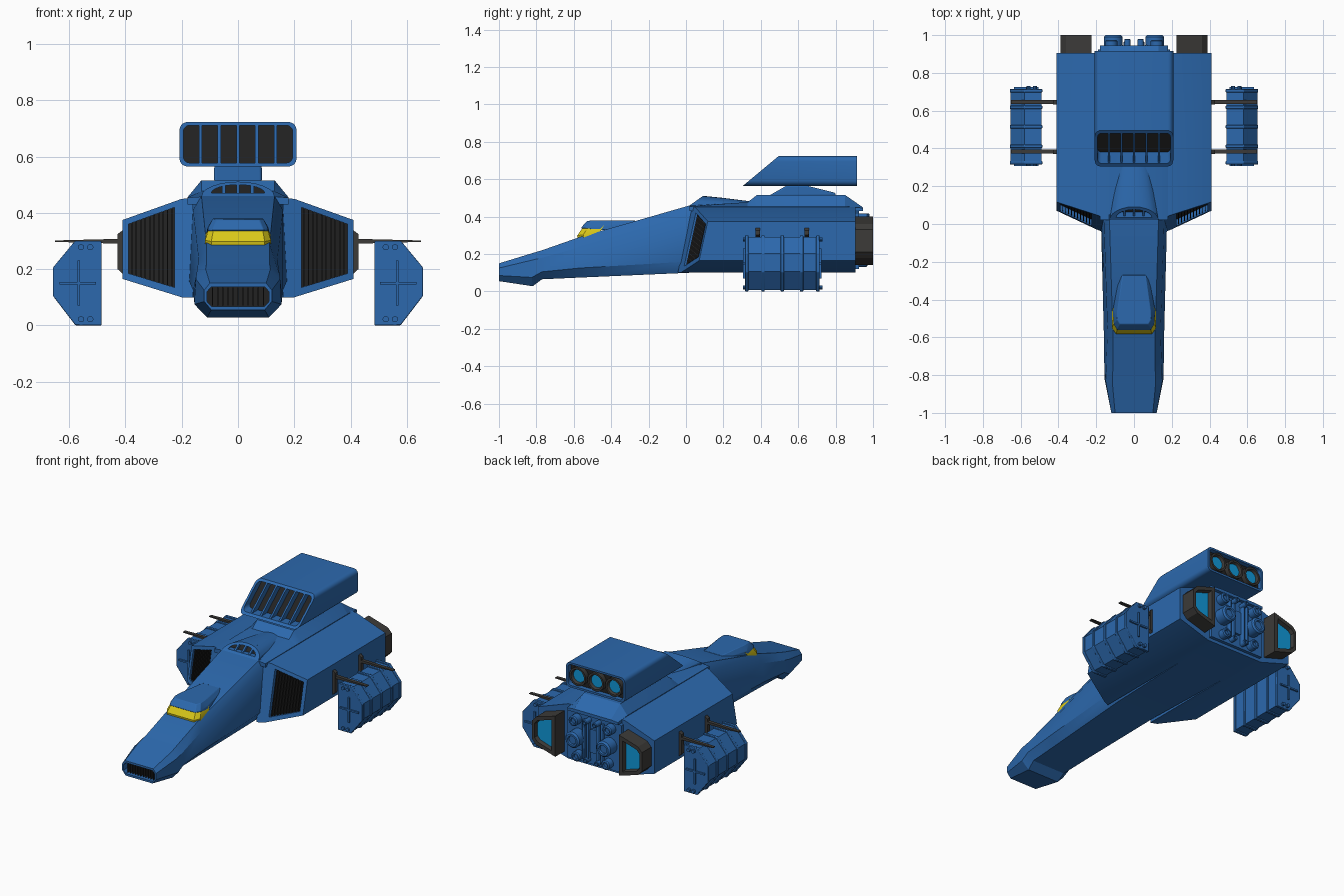
import bpy, bmesh, math
from mathutils import Vector

if "Cube" in bpy.data.objects:
    bpy.data.objects.remove(bpy.data.objects["Cube"])


def material(name, color):
    m = bpy.data.materials.new(name)
    m.diffuse_color = (*color, 1)
    m.use_nodes = True
    m.node_tree.nodes["Principled BSDF"].inputs["Base Color"].default_value = m.diffuse_color
    return m


BLUE = material("hull_blue", (0.025, 0.14, 0.42))
DARK = material("dark_metal", (0.016, 0.016, 0.016))
GREY = material("engine_grey", (0.045, 0.043, 0.04))
YELLOW = material("canopy_yellow", (0.7, 0.58, 0.01))
CYAN = material("engine_glow", (0.005, 0.32, 0.7))


def loft(name, rings, mat=BLUE, cap0=None, cap1=None, mirror=False, bevel=0):
    """Skin a list of equal rings and close both ends."""
    bm = bmesh.new()
    rows = [[bm.verts.new(p) for p in ring] for ring in rings]
    n = len(rows[0])
    for a, b in zip(rows, rows[1:]):
        for i in range(n):
            bm.faces.new((a[i], a[(i + 1) % n], b[(i + 1) % n], b[i]))
    bm.faces.new(rows[0]).material_index = 1
    bm.faces.new(rows[-1]).material_index = 2
    bmesh.ops.recalc_face_normals(bm, faces=bm.faces)
    me = bpy.data.meshes.new(name)
    bm.to_mesh(me)
    bm.free()
    for m in (mat, cap0 or mat, cap1 or mat):
        me.materials.append(m)
    ob = bpy.data.objects.new(name, me)
    bpy.context.collection.objects.link(ob)
    if bevel:
        b = ob.modifiers.new("Bevel", 'BEVEL')
        b.width, b.segments, b.limit_method = bevel, 2, 'ANGLE'
        b.angle_limit = math.radians(25)
    if mirror:
        ob.modifiers.new("Mirror", 'MIRROR')
    return ob


def ring(poly, y):
    """Place an xz polygon at depth y, where y may be a function of x and z."""
    return [(x, y(x, z) if callable(y) else y, z) for x, z in poly]


def prism(name, poly, y0, y1, mat=BLUE, **kw):
    return loft(name, [ring(poly, y0), ring(poly, y1)], mat, **kw)


def slab(name, poly_yz, x, width, mat=BLUE, **kw):
    return loft(name, [[(x + s * width / 2, y, z) for y, z in poly_yz] for s in (-1, 1)], mat, **kw)


def box(x0, x1, z0, z1):
    return [(x0, z0), (x1, z0), (x1, z1), (x0, z1)]


def circle(x, z, r, n=24):
    return [(x + r * math.cos(i * math.tau / n), z + r * math.sin(i * math.tau / n)) for i in range(n)]


def scaled(poly, sx, sz):
    cx = sum(p[0] for p in poly) / len(poly)
    cz = sum(p[1] for p in poly) / len(poly)
    return [(cx + (x - cx) * sx, cz + (z - cz) * sz) for x, z in poly]


def round_rect(w, z0, z1, r, n=5):
    pts = []
    for k, (cx, cz) in enumerate([(w - r, z1 - r), (r - w, z1 - r), (r - w, z0 + r), (w - r, z0 + r)]):
        for i in range(n + 1):
            a = math.pi / 2 * (k + i / n)
            pts.append((cx + r * math.cos(a), cz + r * math.sin(a)))
    return pts


def octagon(bottom, low, high, top, z0, z1, zl, zh):
    half = [(bottom, z0), (low, zl), (high, zh), (top, z1)]
    return half + [(-x, z) for x, z in reversed(half)]


# Forward fuselage, with the open nose intake
tip = octagon(.095, .12, .12, .1, .055, .15, .085, .125)
slot = octagon(.095, .11, .11, .095, .068, .137, .085, .12)
loft("fuselage", [
    ring(slot, -.96), ring(slot, -1), ring(tip, -1),
    ring(octagon(.11, .155, .15, .115, .028, .2, .075, .165), lambda x, z: -.82 - .1 * (z - .03)),
    ring(octagon(.115, .157, .148, .112, .065, .22, .105, .18), -.77),
    ring(octagon(.12, .16, .14, .112, .074, .29, .125, .235), -.57),
    ring(octagon(.14, .175, .16, .13, .1, .46, .16, .41), .02),
    ring(octagon(.17, .18, .18, .13, .1, .46, .16, .43), .905)], cap0=DARK)
for i in range(11):
    x = -.09 + i * .018
    prism("nose_grille_bar", box(x - .002, x + .002, .07, .135), -.985, -.955, DARK)

# Cockpit window band and roof
def outline(pts):
    return pts + [(-x, y, z) for x, y, z in reversed(pts)]

loft("cockpit_window", [
    outline([(.115, -.44, .29), (.117, -.545, .285), (.095, -.58, .285)]),
    outline([(.115, -.455, .325), (.117, -.55, .303), (.095, -.582, .298)]),
    outline([(.104, -.44, .352), (.105, -.525, .341), (.088, -.555, .337)])], YELLOW)
loft("cockpit_roof", [
    outline([(.08, -.27, .35), (.113, -.46, .325), (.107, -.53, .336), (.09, -.56, .336)]),
    outline([(.078, -.27, .365), (.108, -.46, .348), (.107, -.53, .344), (.09, -.56, .342)]),
    outline([(.06, -.27, .378), (.088, -.46, .38), (.09, -.505, .38), (.076, -.53, .376)])], bevel=.004)

# Side nacelles with recessed slanted intakes
section = [(.16, .452), (.2, .45), (.41, .375), (.41, .165), (.2, .1), (.16, .1)]
slant = lambda x, z: -.04 + .4 * (x - .17) + .22 * (z - .1)
mouth = [(.225, .41), (.225, .42), (.39, .36), (.39, .185), (.225, .135), (.225, .145)]
loft("side_nacelle", [ring(mouth, lambda x, z: slant(x, z) + .035), ring(mouth, slant),
                      ring(section, slant), ring(section, .905)], cap0=DARK, mirror=True)
for i in range(10):
    x = .235 + i * .0158
    top, low = .42 - .364 * (x - .225), .135 + .3 * (x - .225)
    fin = [(slant(x, low) + .006, low), (slant(x, top) + .006, top),
           (slant(x, top) + .04, top), (slant(x, low) + .04, low)]
    slab("intake_fin", fin, x, .005, DARK, mirror=True)

# Raised spine along the back
def spine(y, top, w=.18, t=.13):
    return ring([(w, .43), (w, min(.455, top - .004)), (t, top), (-t, top), (-w, min(.455, top - .004)), (-w, .43)], y)

loft("spine", [spine(.02, .458), spine(.33, .477), spine(.38, .516), spine(.85, .516), spine(.945, .45)])

# Dorsal scoop with arched opening
def arch(w, h, z, n=12):
    return [(w * math.cos(math.pi * i / n), z + h * math.sin(math.pi * i / n)) for i in range(n + 1)]

lean = lambda x, z: .02 + 1.4 * (z - .46)
loft("dorsal_scoop", [ring(arch(.095, .03, .47), lambda x, z: lean(x, z) + .03), ring(arch(.095, .03, .47), lean),
                      ring(arch(.13, .053, .458), lean), ring(arch(.1, .045, .455), .2),
                      ring(arch(.07, .028, .452), .36)], cap0=DARK)
for x in (-.05, 0, .05):
    slab("scoop_fin", [(.035, .465), (.085, .503), (.115, .503), (.08, .465)], x, .012)

# Pylon and upper engine block
slab("block_pylon", [(.44, .51), (.54, .567), (.64, .567), (.8, .527), (.8, .51)], 0, .17, bevel=.008)
rake = lambda x, z: .305 + 1.2 * (z - .565)
outer, inner = round_rect(.208, .565, .723, .028), round_rect(.194, .578, .711, .022)
loft("upper_engine_block", [
    ring(inner, lambda x, z: rake(x, z) + .06), ring(inner, rake), ring(outer, rake),
    ring(outer, .915), ring(inner, .915), ring(inner, .885)], cap0=DARK, cap1=DARK)
for i in range(5):
    z0, z1 = .577, .712
    slab("block_intake_fin", [(rake(0, z0) + .004, z0), (rake(0, z1) + .004, z1),
                              (rake(0, z1) + .065, z1), (rake(0, z0) + .065, z0)], -.133 + i * .0665, .011)
for x in (-.127, 0, .127):
    c = lambda r: circle(x, .645, r)
    loft("block_thruster", [ring(c(.058), .88), ring(c(.058), .915), ring(c(.046), .915), ring(c(.04), .898)],
         GREY, cap1=CYAN)

# Main engines: tapered frames with glowing cores
frame = [(.225, .4), (.36, .36), (.388, .33), (.388, .21), (.36, .18), (.225, .14)]
loft("main_engine", [ring(frame, .88), ring(frame, 1), ring(scaled(frame, .74, .76), 1),
                     ring(scaled(frame, .66, .7), .975)], GREY, cap1=CYAN, mirror=True)

# Rear machinery between the engines
prism("rear_panel", [(.19, .12), (.19, .42), (.15, .44), (-.15, .44), (-.19, .42), (-.19, .12)], .9, .925)
for x, z, r, y in ((.11, .275, .05, 1), (.12, .385, .032, .975), (.105, .16, .03, .97), (.035, .4, .016, .98), (.04, .15, .016, .965)):
    c = lambda k: circle(x, z, r * k)
    loft("rear_tank", [ring(c(1), .91), ring(c(1), y - .2 * r), ring(c(.8), y), ring(c(.55), y),
                       ring(c(.5), y - .012)], mirror=True)
for x, w in ((.035, .008), (.065, .006)):
    prism("rear_pipe", box(x - w, x + w, .15, .4), .92, .95, mirror=True, bevel=.004)
prism("rear_hatch", round_rect(.022, .2, .35, .01), .92, .94)

# Outboard pods with raised ribs
pod = [(.488, .004), (.578, .004), (.655, .105), (.655, .205), (.58, .296), (.488, .296)]
loft("pod", [ring(scaled(pod, .88, .9), .328), ring(scaled(pod, .88, .9), .318), ring(scaled(pod, .97, .97), .318),
             ring(scaled(pod, .97, .97), .712), ring(scaled(pod, .88, .9), .712),
             ring(scaled(pod, .88, .9), .702)], mirror=True)
for y in (.325, .412, .515, .618, .705):
    prism("pod_rib", scaled(pod, 1.03, 1.025), y - .009, y + .009, mirror=True, bevel=.003)
for y in (.312, .718):
    prism("pod_cross_upright", box(.561, .571, .07, .23), y - .006, y + .006, mirror=True)
    prism("pod_cross_bar", box(.505, .635, .145, .155), y - .006, y + .006, mirror=True)
    for z in (.022, .278):
        for x in (.525, .558):
            prism("pod_clip", circle(x, z, .011, 10), y - .006, y + .012, mirror=True)

# Pod arms and hull brackets
for y in (.383, .645):
    prism("pod_bracket", [(.4, .175), (.428, .2), (.428, .325), (.4, .345)], y - .012, y + .012, GREY, mirror=True)
    prism("pod_arm", [(.41, .29), (.65, .297), (.65, .302), (.41, .308)], y - .011, y + .011, GREY, mirror=True)

# Crisp edges, smooth round parts
bpy.ops.object.select_all(action='SELECT')
bpy.context.view_layer.objects.active = bpy.context.selected_objects[0]
bpy.ops.object.shade_smooth_by_angle(angle=math.radians(25))
